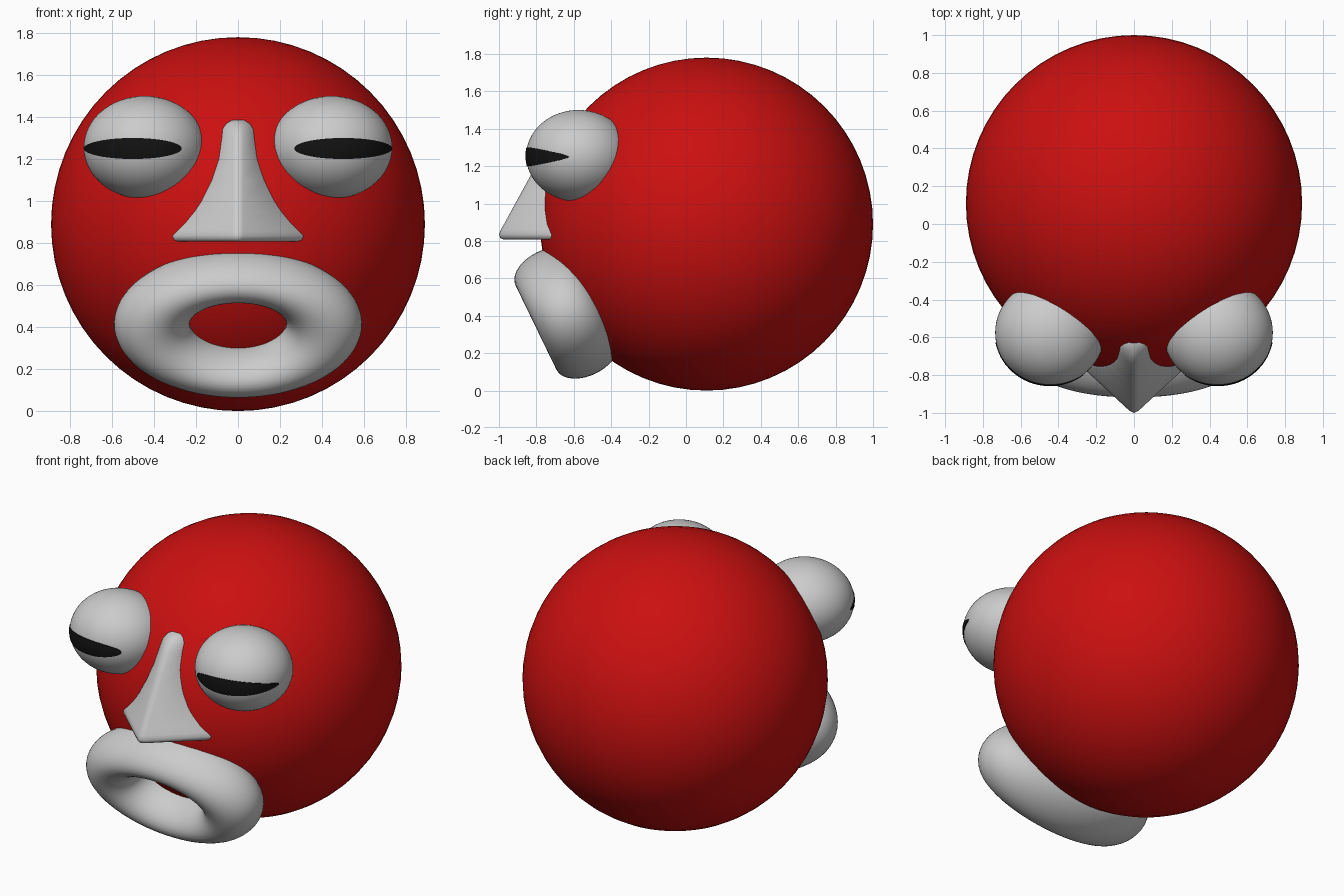
import bpy, bmesh
from math import sin, cos, pi, radians, sqrt

if "Cube" in bpy.data.objects:
    bpy.data.objects.remove(bpy.data.objects["Cube"])

HEAD_C, HEAD_R = (0, 0.11, 0.89), 0.89
EYE_C, EYE_R = (0.445, -0.575, 1.255), (0.29, 0.28, 0.245)


def material(name, color):
    m = bpy.data.materials.new(name)
    m.diffuse_color = color
    m.use_nodes = True
    m.node_tree.nodes["Principled BSDF"].inputs["Base Color"].default_value = m.diffuse_color
    return m


red = material("red", (0.6, 0.005, 0.005, 1))
black = material("black", (0.006, 0.006, 0.006, 1))


def finish(name, mat=None, angle=180):
    ob = bpy.context.object
    ob.name = name
    if mat:
        ob.data.materials.append(mat)
    bpy.ops.object.shade_smooth_by_angle(angle=radians(angle))
    return ob


def ball(name, loc, radii, mat=None):
    bpy.ops.mesh.primitive_uv_sphere_add(segments=64, ring_count=32, radius=1, location=loc)
    bpy.context.object.scale = radii
    bpy.ops.object.transform_apply(location=False, rotation=False, scale=True)
    return finish(name, mat)


def from_bmesh(name, bm, mat=None, angle=180):
    bmesh.ops.recalc_face_normals(bm, faces=bm.faces)
    me = bpy.data.meshes.new(name)
    bm.to_mesh(me)
    bm.free()
    ob = bpy.data.objects.new(name, me)
    bpy.context.collection.objects.link(ob)
    bpy.ops.object.select_all(action='DESELECT')
    ob.select_set(True)
    bpy.context.view_layer.objects.active = ob
    return finish(name, mat, angle)


# Head
ball("head", HEAD_C, (HEAD_R,) * 3, red)


# Slit pupil: thin lens, an ellipse projected on the eye's front
def pupil(name, side):
    bm = bmesh.new()
    rings, n = 10, 64

    def point(a, b, lift):
        dx, dz = 0.055 + 0.23 * a, -0.005 + 0.05 * b
        d = sqrt(max(0, 1 - (dx / EYE_R[0]) ** 2 - (dz / EYE_R[2]) ** 2))
        return bm.verts.new((side * (EYE_C[0] + dx * lift),
                             EYE_C[1] - EYE_R[1] * d * lift, EYE_C[2] + dz))
    prev = [point(0, 0, 1.012)] * n
    steps = [(i / rings, 1.012) for i in range(1, rings + 1)] + [(1, 0.98)]
    for r, lift in steps:
        cur = [point(r * cos(2 * pi * k / n), r * sin(2 * pi * k / n), lift) for k in range(n)]
        for k in range(n):
            j = (k + 1) % n
            if prev[k] is prev[j]:
                bm.faces.new((prev[k], cur[k], cur[j]))
            else:
                bm.faces.new((prev[k], cur[k], cur[j], prev[j]))
        prev = cur
    return from_bmesh(name, bm, black, 40)


# Eyes
for label, s in (("left", -1), ("right", 1)):
    ball("eye_" + label, (s * EYE_C[0], EYE_C[1], EYE_C[2]), EYE_R)
    pupil("pupil_" + label, s)

# Nose: stacked triangular sections (height, half width, ridge y)
sections = [(0.808, 0.29, -0.975), (0.815, 0.308, -0.993), (0.835, 0.315, -1.0),
            (0.86, 0.29, -0.99), (0.9, 0.25, -0.967), (0.95, 0.208, -0.94),
            (1.0, 0.175, -0.913), (1.1, 0.125, -0.858), (1.2, 0.092, -0.804),
            (1.3, 0.078, -0.748), (1.345, 0.073, -0.715), (1.37, 0.055, -0.68),
            (1.385, 0.03, -0.645)]
bm = bmesh.new()
loops = []
for z, w, ridge in sections:
    surf = HEAD_C[1] - sqrt(HEAD_R ** 2 - w * w - (z - HEAD_C[2]) ** 2)
    r = min(0.025, w * 0.35)
    half = [(r, ridge + 0.012), (w * 0.97, surf - 0.008), (w, surf + 0.005), (w, surf + 0.06)]
    pts = [(-x, y) for x, y in reversed(half)] + [(0, ridge)] + half
    loops.append([bm.verts.new((x, y, z)) for x, y in pts])
for a, b in zip(loops, loops[1:]):
    for k in range(len(a)):
        j = (k + 1) % len(a)
        bm.faces.new((a[k], a[j], b[j], b[k]))
bm.faces.new(loops[0])
bm.faces.new(loops[-1])
from_bmesh("nose", bm, None, 50)

# Mouth: oval ring tilted down along the face
bpy.ops.mesh.primitive_torus_add(major_segments=96, minor_segments=40,
                                 major_radius=0.41, minor_radius=0.18,
                                 location=(0, -0.64, 0.415),
                                 rotation=(radians(115.9), 0, 0))
bpy.context.object.scale = (1, 0.61, 1)
finish("mouth")
